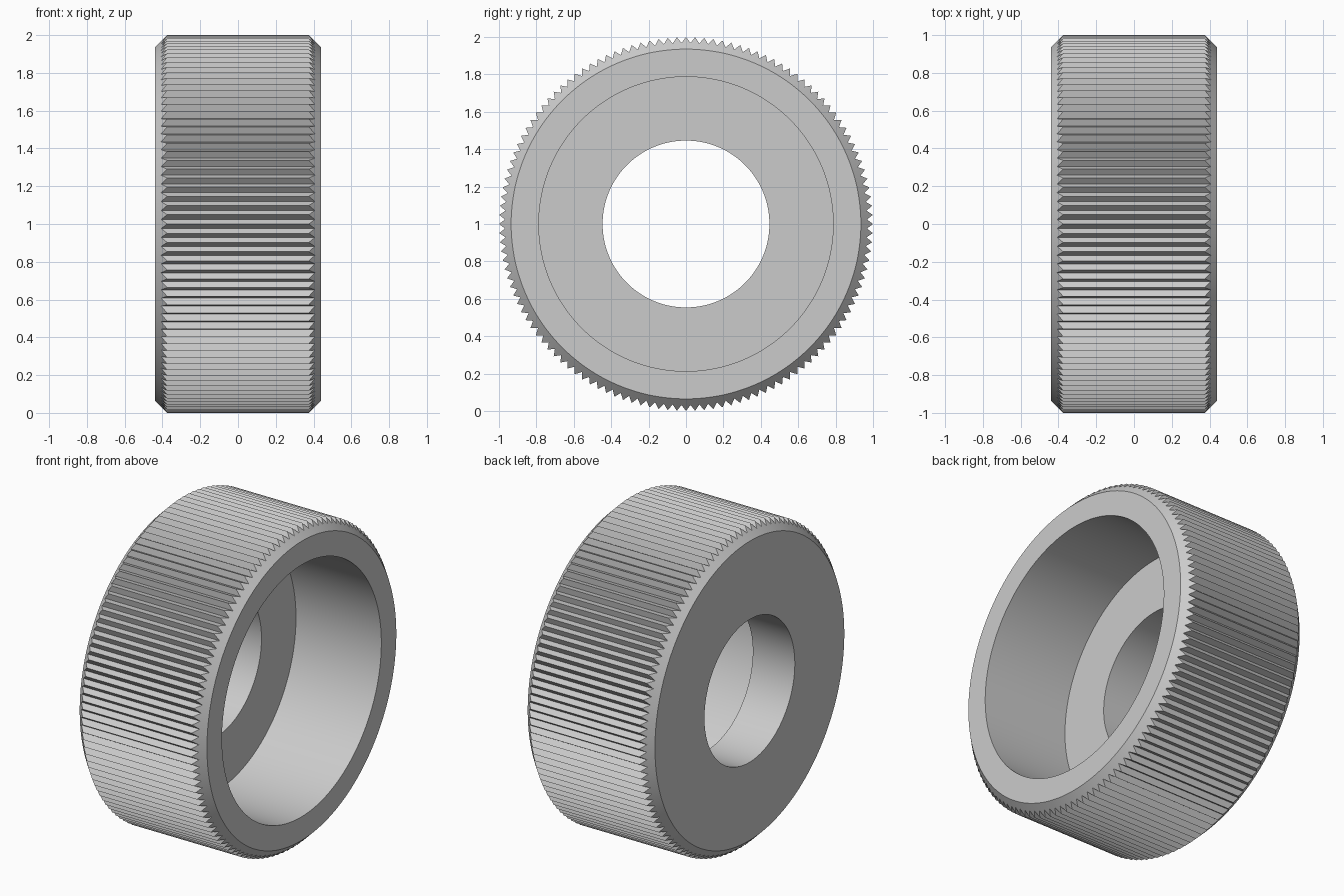
import bpy, bmesh
from math import sin, cos, pi, radians

# Remove the default cube only
cube = bpy.data.objects.get("Cube")
if cube:
    bpy.data.objects.remove(cube, do_unlink=True)

TEETH = 128
STEPS = TEETH * 2
HALF_WIDTH = 0.44
TIP, ROOT, RIM = 1.0, 0.968, 0.935
RECESS, BORE, FLOOR = 0.787, 0.446, -0.15

bm = bmesh.new()


def ring(x, radius, x_root=None, root=None):
    """Ring around the x axis; odd points drop to the tooth root if given."""
    verts = []
    for i in range(STEPS):
        px, r = (x_root, root) if root and i % 2 else (x, radius)
        a = 2 * pi * i / STEPS
        verts.append(bm.verts.new((px, r * sin(a), 1 + r * cos(a))))
    return verts


# 45 degree chamfer meets the tooth tips before the roots
tip_x = HALF_WIDTH - (TIP - RIM)
root_x = HALF_WIDTH - (ROOT - RIM)

# Closed section: back face, knurled outside, recessed face, floor, bore
loops = [
    ring(-HALF_WIDTH, BORE),
    ring(-HALF_WIDTH, RIM),
    ring(-tip_x, TIP, -root_x, ROOT),
    ring(tip_x, TIP, root_x, ROOT),
    ring(HALF_WIDTH, RIM),
    ring(HALF_WIDTH, RECESS),
    ring(FLOOR, RECESS),
    ring(FLOOR, BORE),
]
for a, b in zip(loops, loops[1:] + loops[:1]):
    for i in range(STEPS):
        j = (i + 1) % STEPS
        bm.faces.new((a[i], a[j], b[j], b[i]))
bmesh.ops.recalc_face_normals(bm, faces=bm.faces)

mesh = bpy.data.meshes.new("knurled_ring")
bm.to_mesh(mesh)
bm.free()
knob = bpy.data.objects.new("knurled_ring", mesh)
bpy.context.collection.objects.link(knob)

# Plain grey material
grey = bpy.data.materials.new("light_grey")
grey.use_nodes = True
colour = (0.6, 0.6, 0.6, 1)
grey.diffuse_color = colour
grey.node_tree.nodes["Principled BSDF"].inputs["Base Color"].default_value = colour
mesh.materials.append(grey)

# Smooth round surfaces, crisp teeth and rims
bpy.ops.object.select_all(action="DESELECT")
knob.select_set(True)
bpy.context.view_layer.objects.active = knob
bpy.ops.object.shade_smooth_by_angle(angle=radians(30))
